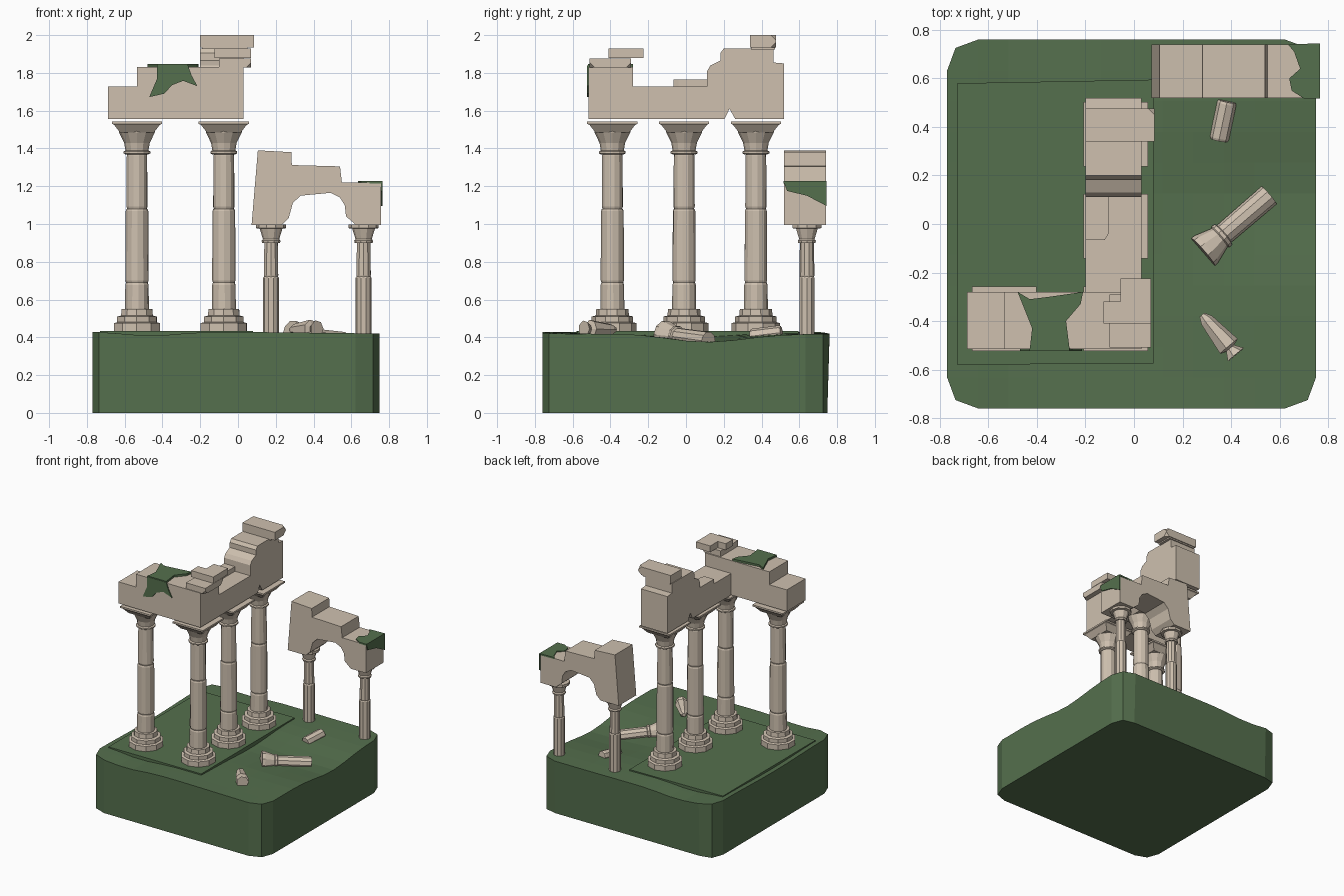
import bpy, bmesh, math, random
from mathutils import Vector

random.seed(4)
cube = bpy.data.objects.get("Cube")
if cube:
    bpy.data.objects.remove(cube)


def material(name, rgb):
    m = bpy.data.materials.new(name)
    m.use_nodes = True
    m.diffuse_color = (*rgb, 1)
    bsdf = next(n for n in m.node_tree.nodes if n.type == 'BSDF_PRINCIPLED')
    bsdf.inputs["Base Color"].default_value = (*rgb, 1)
    return m


stone = material("warm_stone", (0.62, 0.53, 0.43))
grass = material("moss_green", (0.09, 0.16, 0.075))


def finish(bm, name, mat):
    bmesh.ops.recalc_face_normals(bm, faces=bm.faces)
    me = bpy.data.meshes.new(name)
    bm.to_mesh(me)
    bm.free()
    me.materials.append(mat)
    ob = bpy.data.objects.new(name, me)
    bpy.context.collection.objects.link(ob)
    return ob


def prism(name, pts, axis, lo, hi, mat=stone, chips=0):
    """Extrude an outline along an axis, optionally knocking off a few corners."""
    place = {'x': lambda u, v, w: (w, u, v),
             'y': lambda u, v, w: (u, w, v),
             'z': lambda u, v, w: (u, v, w)}[axis]
    bm = bmesh.new()
    ends = [[bm.verts.new(place(u, v, w)) for u, v in pts] for w in (lo, hi)]
    for ring in ends:
        bm.faces.new(ring)
    for i in range(len(pts)):
        j = (i + 1) % len(pts)
        bm.faces.new((ends[0][i], ends[0][j], ends[1][j], ends[1][i]))
    if chips:
        bm.verts.ensure_lookup_table()
        bmesh.ops.bevel(bm, geom=random.sample(list(bm.verts), chips), offset=0.028,
                        segments=1, affect='VERTICES')
    return finish(bm, name, mat)


def slab(name, x0, x1, y0, y1, z0, z1, chips=0):
    return prism(name, [(x0, y0), (x1, y0), (x1, y1), (x0, y1)], 'z', z0, z1, stone, chips)


def lathe(name, profile, sides, at=(0, 0, 0), turn=0.0, mat=stone):
    """Stack of polygon rings given as (radius, height)."""
    bm = bmesh.new()
    rings = []
    for r, z in profile:
        rings.append([bm.verts.new((r * math.cos(turn + math.tau * i / sides),
                                    r * math.sin(turn + math.tau * i / sides), z))
                      for i in range(sides)])
    for a, b in zip(rings, rings[1:]):
        for i in range(sides):
            j = (i + 1) % sides
            bm.faces.new((a[i], a[j], b[j], b[i]))
    bm.faces.new(rings[0])
    bm.faces.new(rings[-1])
    ob = finish(bm, name, mat)
    ob.location = at
    return ob


def lay(ob, start, end):
    """Lay a turned piece down from one point towards another."""
    ob.location = start
    ob.rotation_mode = 'QUATERNION'
    ob.rotation_quaternion = (Vector(end) - Vector(start)).to_track_quat('Z', 'Y')


# Ground block with a rolling top and clipped corners
def ground_height(x, y):
    east = min(max((x + 0.3) / 0.8, 0), 1)
    hollow = 0.055 * east * math.exp(-((y - 0.1) / 0.3) ** 2)
    dip = 0.022 * math.exp(-((x + 0.45) / 0.2) ** 2)
    return 0.425 - hollow - dip + 0.006 * math.sin(5 * y + 2 * x)


bm = bmesh.new()
bmesh.ops.create_grid(bm, x_segments=12, y_segments=12, size=0.76)
for v in bm.verts:
    x, y = v.co.x, v.co.y
    if abs(x) > 0.75 and abs(y) > 0.75:
        x, y = x * 0.955, y * 0.955
    v.co = (x - 0.01, y, ground_height(x, y))
rim = [e for e in bm.edges if e.is_boundary]
skirt = bmesh.ops.extrude_edge_only(bm, edges=rim)["geom"]
for v in skirt:
    if isinstance(v, bmesh.types.BMVert):
        v.co.z = 0
        v.co.y = min(v.co.y, 0.748)
bmesh.ops.holes_fill(bm, edges=[e for e in bm.edges if e.is_boundary], sides=0)
finish(bm, "ground_block", grass)

# Temple floor
prism("temple_floor", [(-0.73, -0.58), (0.08, -0.575), (0.08, 0.595), (-0.73, 0.58)],
      'z', 0.36, 0.433, grass)


# Tall columns
def tall_column(label, x, y):
    at = (x, y, 0)
    lathe(label + "_base", [(0.128, 0.41), (0.128, 0.475), (0.11, 0.48), (0.11, 0.51),
                            (0.088, 0.515), (0.085, 0.55)], 10, at, 0.3)
    joints = [0.54, 0.69, 1.08, 1.375]
    for k, (z0, z1) in enumerate(zip(joints, joints[1:])):
        r = (0.064, 0.062, 0.057)[k]
        lathe(f"{label}_drum_{k + 1}", [(r - 0.004, z0), (r, z0 + 0.012),
                                        (r - 0.002, z1 - 0.012), (r - 0.006, z1)],
              12, at, random.uniform(0, 0.5))
    lathe(label + "_neck_ring", [(0.06, 1.368), (0.071, 1.374), (0.071, 1.384), (0.06, 1.39)], 12, at)
    lathe(label + "_capital", [(0.06, 1.385), (0.068, 1.43), (0.095, 1.485), (0.095, 1.495)], 12, at)
    diag = math.sqrt(2)
    lathe(label + "_abacus", [(0.09 * diag, 1.485), (0.122 * diag, 1.526),
                              (0.133 * diag, 1.53), (0.133 * diag, 1.543)], 4, at, math.pi / 4)


for n, (cx, cy) in enumerate([(-0.535, -0.39), (-0.075, -0.39), (-0.075, -0.01), (-0.075, 0.37)]):
    tall_column(f"tall_column_{n + 1}", cx, cy)

# Short columns under the arch
for n, cx in enumerate((0.175, 0.665)):
    at = (cx, 0.64, 0)
    lathe(f"short_column_{n + 1}_lower", [(0.042, 0.36), (0.042, 0.715), (0.037, 0.722)], 10, at)
    lathe(f"short_column_{n + 1}_upper", [(0.037, 0.718), (0.04, 0.728), (0.037, 0.91)], 10, at, 0.3)
    lathe(f"short_column_{n + 1}_capital", [(0.048, 0.9), (0.05, 0.912), (0.043, 0.92),
                                            (0.06, 0.975), (0.08, 0.978), (0.08, 0.998)], 10, at)

# Broken arch
prism("broken_arch", [(0.072, 0.995), (0.105, 1.39), (0.282, 1.38), (0.285, 1.312), (0.54, 1.305),
                      (0.55, 1.22), (0.758, 1.22), (0.758, 0.995), (0.625, 0.995), (0.572, 1.04),
                      (0.565, 1.10), (0.54, 1.14), (0.49, 1.165), (0.33, 1.15), (0.29, 1.11),
                      (0.268, 1.03), (0.23, 0.995)], 'y', 0.52, 0.74)

# Entablature, front arm and side arm
prism("front_beam", [(-0.688, 1.557), (0.03, 1.557), (0.03, 1.83), (-0.535, 1.83),
                     (-0.535, 1.728), (-0.688, 1.728)], 'y', -0.515, -0.28)
prism("side_beam", [(-0.28, 1.557), (0.205, 1.557), (0.23, 1.61), (0.26, 1.557), (0.52, 1.557),
                    (0.52, 1.85), (0.462, 1.855), (0.462, 1.93), (0.2, 1.93), (0.182, 1.905),
                    (0.182, 1.865), (0.13, 1.84), (0.112, 1.81), (0.112, 1.728), (-0.28, 1.728)],
      'x', -0.2, 0.03)
slab("cornice_block", -0.2, 0.085, 0.34, 0.477, 1.935, 2.0, 2)
slab("cornice_bed", -0.19, 0.05, 0.345, 0.47, 1.925, 1.94)
slab("corner_slab_lower", -0.1, 0.07, -0.51, -0.29, 1.828, 1.876, 2)
prism("corner_slab_upper", [(-0.125, -0.41), (0.07, -0.41), (0.07, -0.225), (-0.055, -0.225),
                            (-0.055, -0.32), (-0.125, -0.32)], 'z', 1.878, 1.928)
prism("loose_slab", [(-0.2, -0.065), (-0.12, -0.065), (-0.105, -0.04), (-0.105, 0.112),
                     (-0.2, 0.112)], 'z', 1.725, 1.765)

# Moss hanging over the front beam
prism("beam_moss_top", [(-0.48, -0.28), (-0.43, -0.31), (-0.35, -0.3), (-0.21, -0.28), (-0.22, -0.33),
                        (-0.28, -0.4), (-0.265, -0.52), (-0.43, -0.52), (-0.42, -0.43)],
      'z', 1.825, 1.846, grass)
prism("beam_moss_drape", [(-0.43, 1.84), (-0.265, 1.84), (-0.245, 1.785), (-0.215, 1.73), (-0.29, 1.758),
                          (-0.35, 1.735), (-0.39, 1.69), (-0.47, 1.672), (-0.43, 1.765)],
      'y', -0.523, -0.513, grass)

# Moss hanging over the arch end
prism("arch_moss_top", [(0.635, 0.74), (0.66, 0.71), (0.685, 0.64), (0.64, 0.6), (0.65, 0.55),
                        (0.7, 0.517), (0.766, 0.517), (0.766, 0.745)], 'z', 1.215, 1.227, grass)
prism("arch_moss_drape", [(0.517, 1.225), (0.535, 1.175), (0.64, 1.15), (0.745, 1.095),
                          (0.745, 1.225)], 'x', 0.757, 0.766, grass)

# Fallen pieces
lay(lathe("fallen_column", [(0.075, 0), (0.073, 0.02), (0.05, 0.09), (0.056, 0.095), (0.056, 0.11),
                            (0.046, 0.115), (0.048, 0.36)], 10), (0.285, -0.115, 0.415), (0.535, 0.1, 0.385))
lay(lathe("fallen_drum", [(0.036, 0), (0.04, 0.01), (0.04, 0.155), (0.036, 0.165)], 8),
    (0.35, 0.345, 0.405), (0.385, 0.51, 0.425))
lay(lathe("fallen_capital", [(0.014, 0), (0.03, 0.03), (0.05, 0.17), (0.022, 0.18), (0.045, 0.215)], 7),
    (0.28, -0.375, 0.44), (0.41, -0.53, 0.445))
